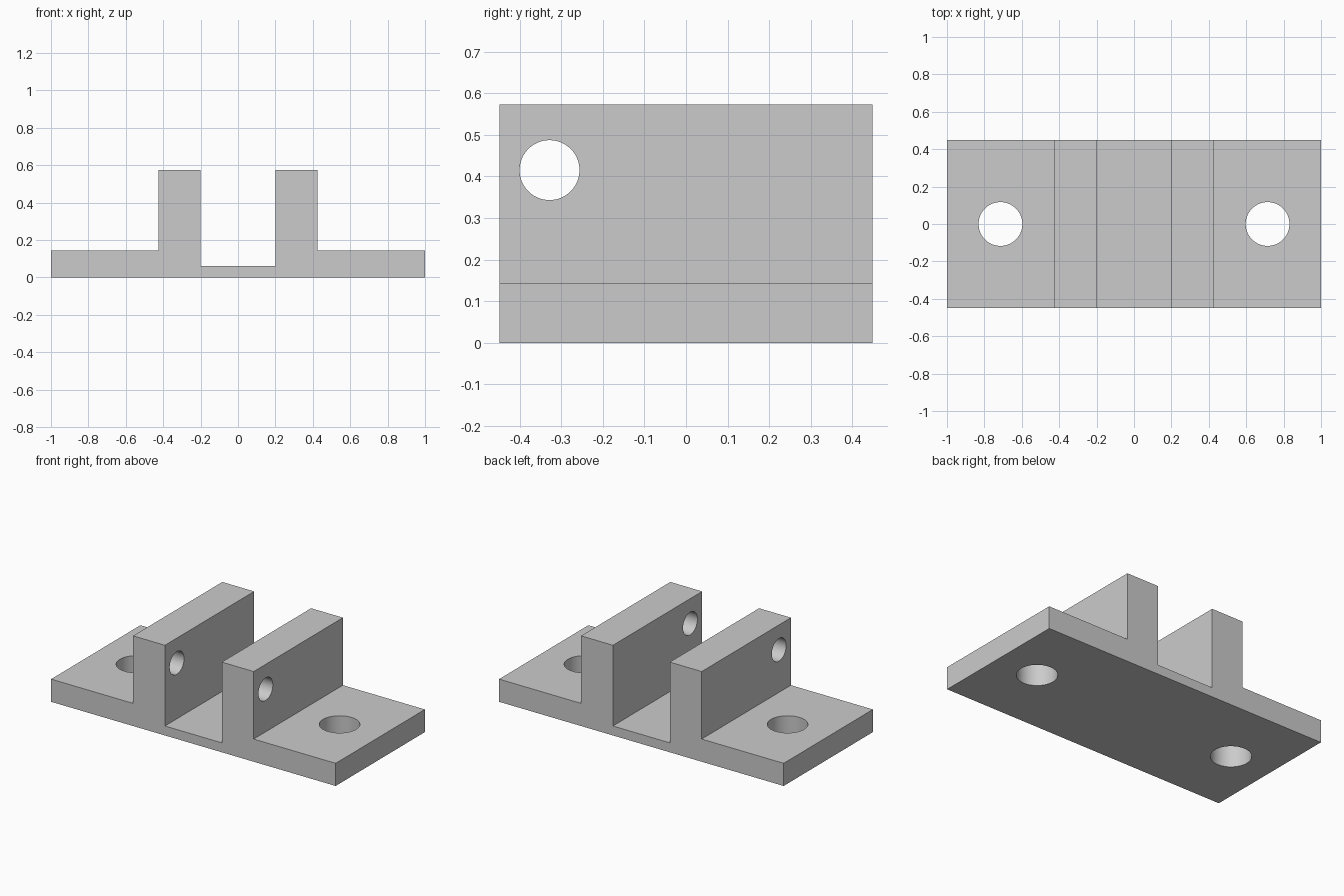
import bpy
import bmesh
import math

cube = bpy.data.objects.get("Cube")
if cube:
    bpy.data.objects.remove(cube, do_unlink=True)

GREY = (0.6, 0.6, 0.6, 1.0)
HALF_DEPTH = 0.448

grey = bpy.data.materials.new("plain grey")
grey.use_nodes = True
grey.diffuse_color = GREY
grey.node_tree.nodes["Principled BSDF"].inputs["Base Color"].default_value = GREY


def extruded_profile(name, points):
    """Extrude an x-z outline through the full depth."""
    bm = bmesh.new()
    face = bm.faces.new([bm.verts.new((x, -HALF_DEPTH, z)) for x, z in points])
    result = bmesh.ops.extrude_face_region(bm, geom=[face])
    moved = [v for v in result["geom"] if isinstance(v, bmesh.types.BMVert)]
    bmesh.ops.translate(bm, verts=moved, vec=(0, 2 * HALF_DEPTH, 0))
    bmesh.ops.recalc_face_normals(bm, faces=bm.faces)
    mesh = bpy.data.meshes.new(name)
    bm.to_mesh(mesh)
    bm.free()
    mesh.materials.append(grey)
    obj = bpy.data.objects.new(name, mesh)
    bpy.context.collection.objects.link(obj)
    return obj


def drill(target, name, radius, length, location, rotation=(0, 0, 0)):
    """Cut a round hole with a hidden cylinder."""
    bpy.ops.mesh.primitive_cylinder_add(vertices=64, radius=radius, depth=length,
                                        location=location, rotation=rotation)
    cutter = bpy.context.object
    cutter.name = name
    cutter.data.materials.append(grey)
    cutter.hide_render = True
    cutter.display_type = 'WIRE'
    cut = target.modifiers.new(name, 'BOOLEAN')
    cut.operation = 'DIFFERENCE'
    cut.solver = 'EXACT'
    cut.object = cutter
    return cutter


# Bracket: thick flanges, two upright lugs, thin channel floor
right_half = [(0.2, 0.06), (0.2, 0.573), (0.424, 0.573), (0.424, 0.144),
              (1.0, 0.144), (1.0, 0.0)]
left_half = [(-x, z) for x, z in reversed(right_half)]
bracket = extruded_profile("clevis_bracket", right_half + left_half)

# Bolt holes through the flanges, and one pin hole through both lugs
cutters = [drill(bracket, side + "_bolt_hole_cutter", 0.117, 0.6, (x, 0, 0.1))
           for side, x in (("left", 0.714), ("right", -0.714))]
cutters.append(drill(bracket, "pin_hole_cutter", 0.072, 1.4,
                     (0, -0.328, 0.415), (0, math.pi / 2, 0)))

# Apply the cuts and remove the helpers
bpy.ops.object.select_all(action='DESELECT')
bracket.select_set(True)
bpy.context.view_layer.objects.active = bracket
for modifier in list(bracket.modifiers):
    bpy.ops.object.modifier_apply(modifier=modifier.name)
for cutter in cutters:
    bpy.data.objects.remove(cutter, do_unlink=True)

bpy.ops.object.shade_smooth_by_angle(angle=math.radians(30))
